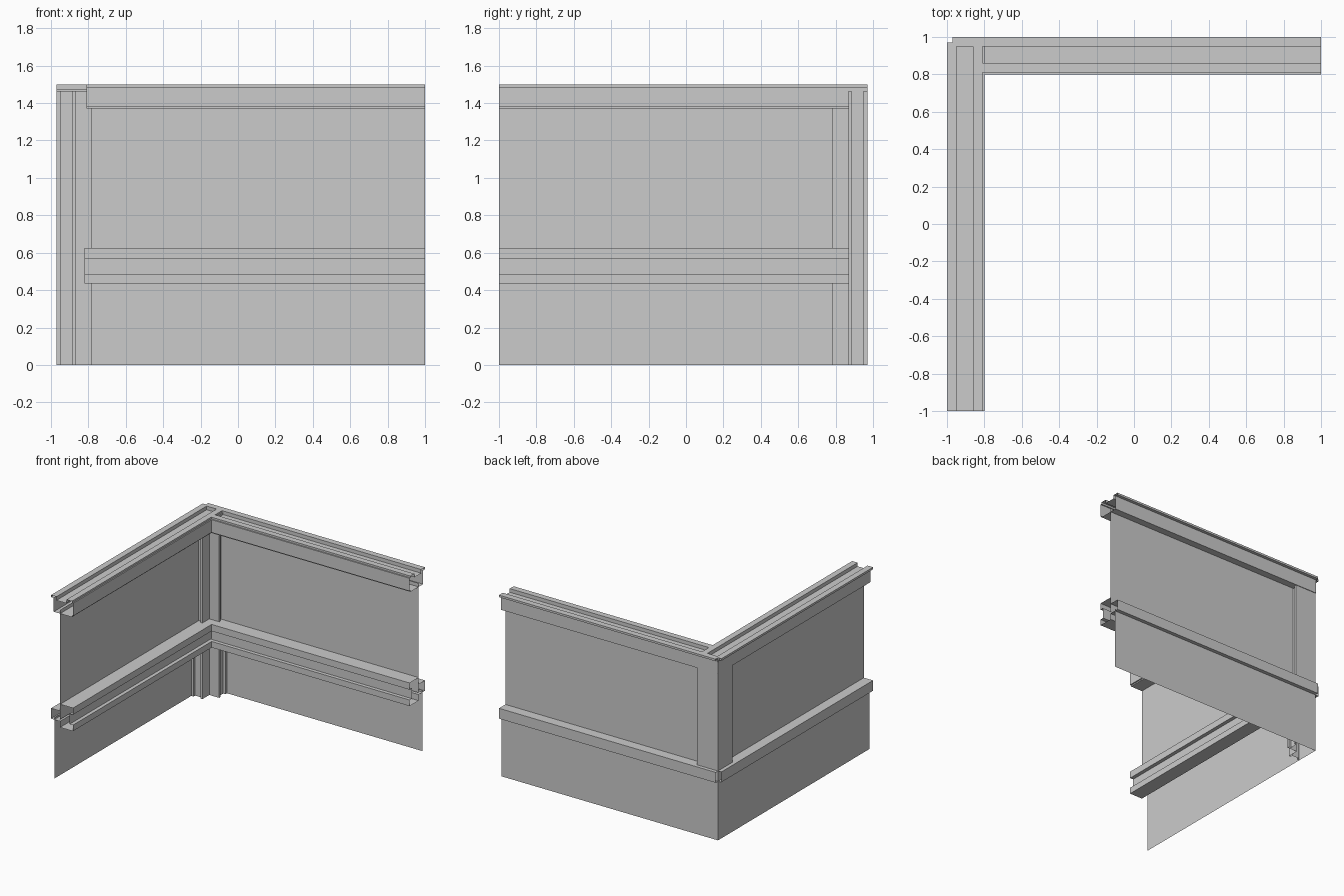
import bpy, bmesh

if "Cube" in bpy.data.objects:
    bpy.data.objects.remove(bpy.data.objects["Cube"])

# The model is a corner of two panelled walls made of thin open sheet profiles.
# Profiles are (depth from the outer face, height).


def make_object(name, verts, faces):
    mesh = bpy.data.meshes.new(name)
    mesh.from_pydata(verts, [], faces)
    bm = bmesh.new()
    bm.from_mesh(mesh)
    bmesh.ops.recalc_face_normals(bm, faces=bm.faces)
    bm.to_mesh(mesh)
    bm.free()
    obj = bpy.data.objects.new(name, mesh)
    bpy.context.collection.objects.link(obj)
    return obj


def place(wall, d, s, z):
    return (s, 1 - d, z) if wall == "back" else (-1 + d, s, z)


def sweep(name, wall, profile, start, end, closed=True):
    n = len(profile)
    verts = [place(wall, d, s, z) for s in (start, end) for d, z in profile]
    count = n if closed else n - 1
    faces = [(i, (i + 1) % n, n + (i + 1) % n, n + i) for i in range(count)]
    return make_object(name, verts, faces)


# Cross-sections
top_outer = [(0.05, 1.47), (0.05, 1.5), (0, 1.5), (0, 1.483),
             (0.025, 1.483), (0.025, 1.37), (0.08, 1.37)]
top_rail = top_outer + [(0.19, 1.37), (0.19, 1.38), (0.2, 1.38), (0.2, 1.485),
                        (0.19, 1.485), (0.19, 1.5), (0.14, 1.5), (0.14, 1.47)]
mid_outer = [(0.083, 0.485), (0, 0.485), (0, 0.57), (0.083, 0.57)]
mid_rail = mid_outer + [(0.083, 0.625), (0.2, 0.625), (0.2, 0.57), (0.17, 0.57),
                        (0.17, 0.485), (0.2, 0.485), (0.2, 0.435), (0.083, 0.435)]
upper_panel = [(0.083, 0.5), (0.083, 1.4)]
lower_panel = [(0.03, 0), (0.03, 0.5)]

# Rails: the left ones run through the corner, the back ones butt against them
spans = {"left": (-1, 0.97, 0.97), "back": (1, -0.81, -0.82)}
for wall, (free_end, top_end, mid_end) in spans.items():
    sweep(wall + "_top_rail", wall, top_rail, free_end, top_end)
    sweep(wall + "_middle_rail", wall, mid_rail, free_end, mid_end)
    # Panels, seated in the corner post
    edge = 0.78 if wall == "left" else -0.78
    sweep(wall + "_upper_panel", wall, upper_panel, free_end, edge * 1.02, False)
    sweep(wall + "_lower_panel", wall, lower_panel, free_end, edge, False)

# Outer rail faces carried round the corner
sweep("corner_top_rail", "back", top_outer, -0.97, -0.81, False)
sweep("corner_middle_rail", "back", mid_outer, -0.97, -0.82, False)

# Corner post: half an L-shaped section, mirrored across the diagonal
half = [(-0.97, 0.97), (-0.97, 0.78), (-0.95, 0.78), (-0.95, 0.80),
        (-0.885, 0.80), (-0.885, 0.78), (-0.87, 0.78), (-0.87, 0.87)]
section = half + [(-y, -x) for x, y in reversed(half[1:-1])]
n = len(section)
verts = [(x, y, z) for z in (0, 1.465) for x, y in section]
make_object("corner_post", verts,
            [(i, (i + 1) % n, n + (i + 1) % n, n + i) for i in range(n)])
